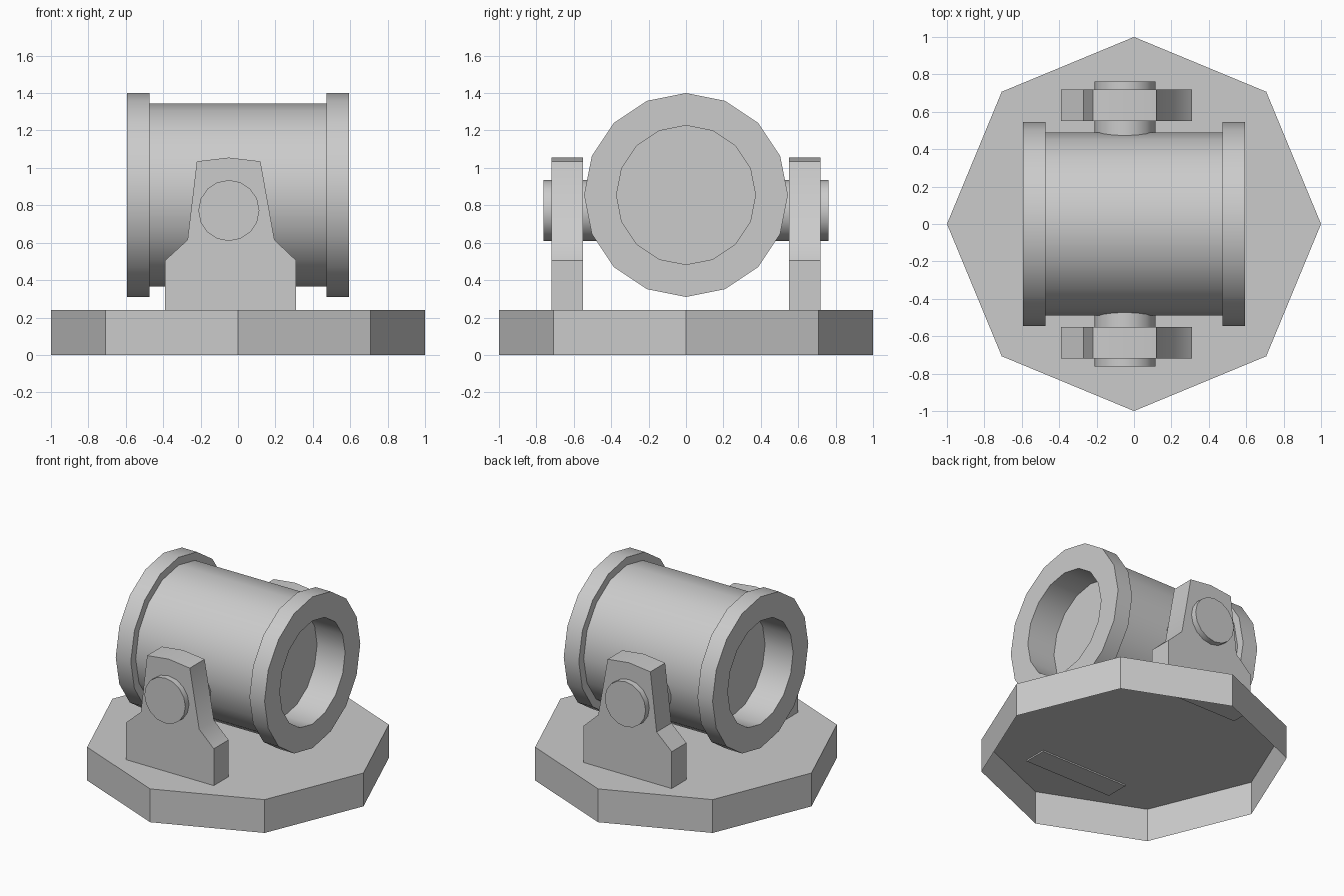
import bpy, bmesh
from math import sin, cos, pi, radians

if "Cube" in bpy.data.objects:
    bpy.data.objects.remove(bpy.data.objects["Cube"])


def finish(name, bm, angle=40):
    bmesh.ops.recalc_face_normals(bm, faces=bm.faces)
    mesh = bpy.data.meshes.new(name)
    bm.to_mesh(mesh)
    bm.free()
    obj = bpy.data.objects.new(name, mesh)
    bpy.context.collection.objects.link(obj)
    bpy.ops.object.select_all(action='DESELECT')
    bpy.context.view_layer.objects.active = obj
    obj.select_set(True)
    bpy.ops.object.shade_smooth_by_angle(angle=radians(angle))
    return obj


def loft(name, sections, open_start=False):
    """Skin a list of closed sections and cap the ends."""
    bm = bmesh.new()
    rings = [[bm.verts.new(p) for p in s] for s in sections]
    n = len(rings[0])
    for a, b in zip(rings, rings[1:]):
        for i in range(n):
            j = (i + 1) % n
            bm.faces.new((a[i], a[j], b[j], b[i]))
    if not open_start:
        bm.faces.new(rings[0])
    bm.faces.new(rings[-1])
    return finish(name, bm)


def circle(r, n):
    return [(r * cos(2 * pi * i / n), r * sin(2 * pi * i / n)) for i in range(n)]


# Octagonal base shell, open underneath
loft("base", [[(x, y, z) for x, y in circle(1.0, 8)] for z in (0, 0.24)], open_start=True)

# Barrel with raised end rims and a recessed opening at both ends
half = [(-0.37, 0.372), (-0.593, 0.372), (-0.593, 0.545), (-0.473, 0.545), (-0.473, 0.489)]
profile = half + [(-x, r) for x, r in reversed(half)]
loft("barrel", [[(x, y, 0.855 + z) for y, z in circle(r, 16)] for x, r in profile])

# Bracket outline, seen from the front; the foot just pierces the base top
outline = [(-0.39, 0.23), (-0.39, 0.505), (-0.27, 0.615), (-0.22, 1.035), (-0.05, 1.055),
           (0.12, 1.035), (0.195, 0.615), (0.311, 0.505), (0.311, 0.23)]

# Bracket and pivot pin on each side
for side, s in (("front", -1), ("back", 1)):
    loft(side + "_bracket", [[(x, s * y, z) for x, z in outline] for y in (0.552, 0.72)])
    loft(side + "_pivot", [[(x - 0.049, s * y, z + 0.772) for x, z in circle(0.163, 16)]
                           for y in (0.40, 0.762)])
